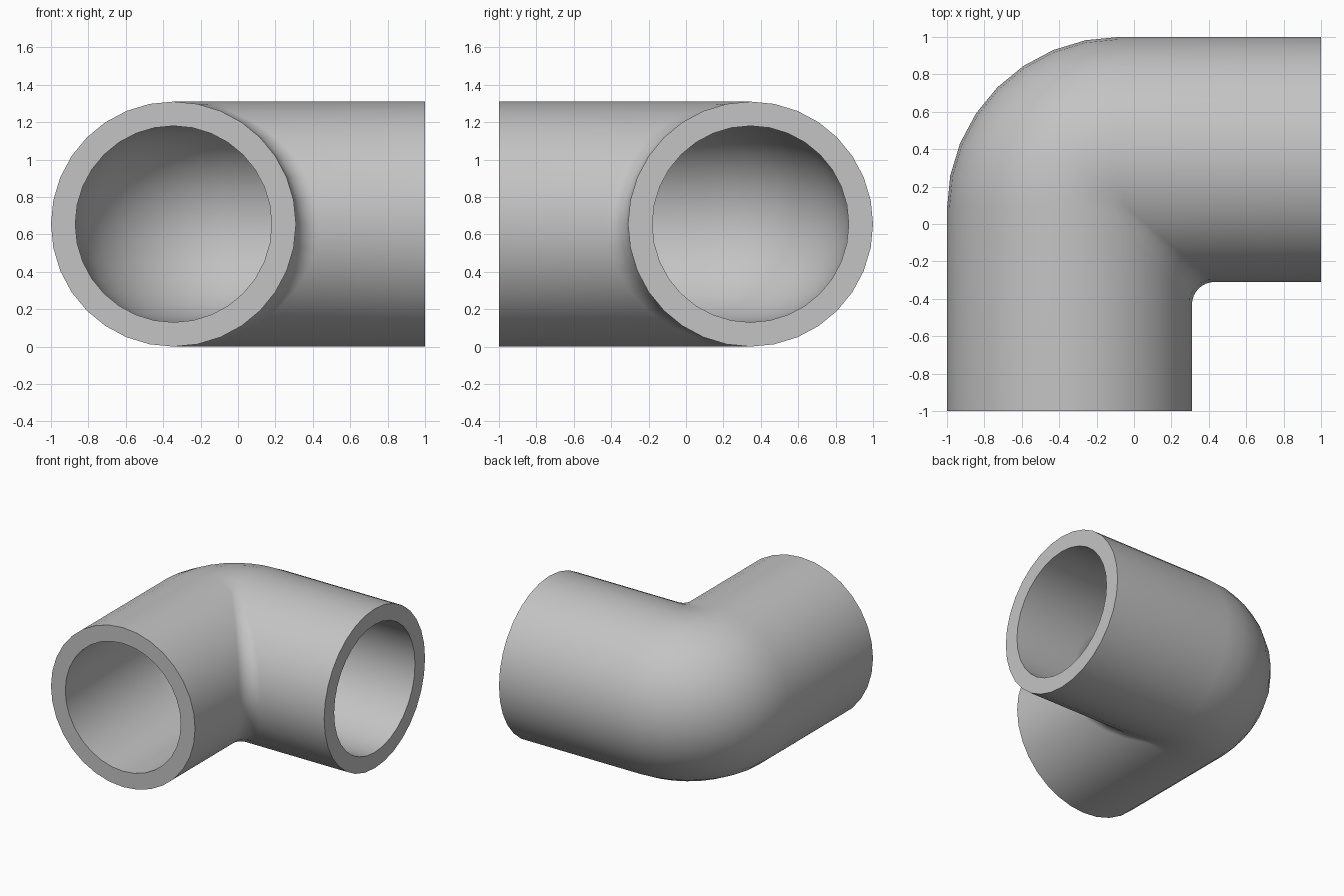
import bpy
import bmesh
from math import cos, sin, pi, radians

if "Cube" in bpy.data.objects:
    bpy.data.objects.remove(bpy.data.objects["Cube"], do_unlink=True)

SIDES = 32          # facets around the pipe
STEPS = 8           # facets through the bend
OUTER, INNER = 0.655, 0.525
AXIS = 0.345        # offset of both leg axes from the centre
BEND = 0.265        # bend radius of the centre line
FILLET = 0.12       # rounding of the outside inner corner

grey = bpy.data.materials.new("plain grey")
grey.use_nodes = True
colour = (0.55, 0.55, 0.55, 1)
grey.diffuse_color = colour
grey.node_tree.nodes["Principled BSDF"].inputs["Base Color"].default_value = colour


def lengthwise_line(bm, radius, fillet, angle):
    """One line along the wall: front leg, rounded corner, side leg."""
    inward = radius * cos(angle)
    z = OUTER + radius * sin(angle)
    x, y = inward - AXIS, AXIS - inward
    # The bend tightens inwards until the corner fillet takes over
    r = max(BEND - inward, fillet * inward / radius)
    path = [(x, -1)]
    for i in range(STEPS + 1):
        a = pi / 2 * i / STEPS
        path.append((x + r - r * cos(a), y - r + r * sin(a)))
    path.append((1, y))
    return [bm.verts.new((px, py, z)) for px, py in path]


def wall(bm, radius, fillet):
    lines = [lengthwise_line(bm, radius, fillet, 2 * pi * i / SIDES)
             for i in range(SIDES)]
    for i, line in enumerate(lines):
        after = lines[(i + 1) % SIDES]
        for j in range(len(line) - 1):
            bm.faces.new((line[j], line[j + 1], after[j + 1], after[j]))
    return lines


bm = bmesh.new()
outside = wall(bm, OUTER, FILLET)
inside = wall(bm, INNER, FILLET + OUTER - INNER)

# Flat ring at each open end
for end in (0, -1):
    for i in range(SIDES):
        k = (i + 1) % SIDES
        bm.faces.new((outside[i][end], outside[k][end],
                      inside[k][end], inside[i][end]))
bmesh.ops.recalc_face_normals(bm, faces=bm.faces[:])

mesh = bpy.data.meshes.new("pipe_elbow")
bm.to_mesh(mesh)
bm.free()
mesh.materials.append(grey)
elbow = bpy.data.objects.new("pipe_elbow", mesh)
bpy.context.collection.objects.link(elbow)

# Smooth walls, sharp rims
bpy.ops.object.select_all(action="DESELECT")
elbow.select_set(True)
bpy.context.view_layer.objects.active = elbow
bpy.ops.object.shade_smooth_by_angle(angle=radians(40))
